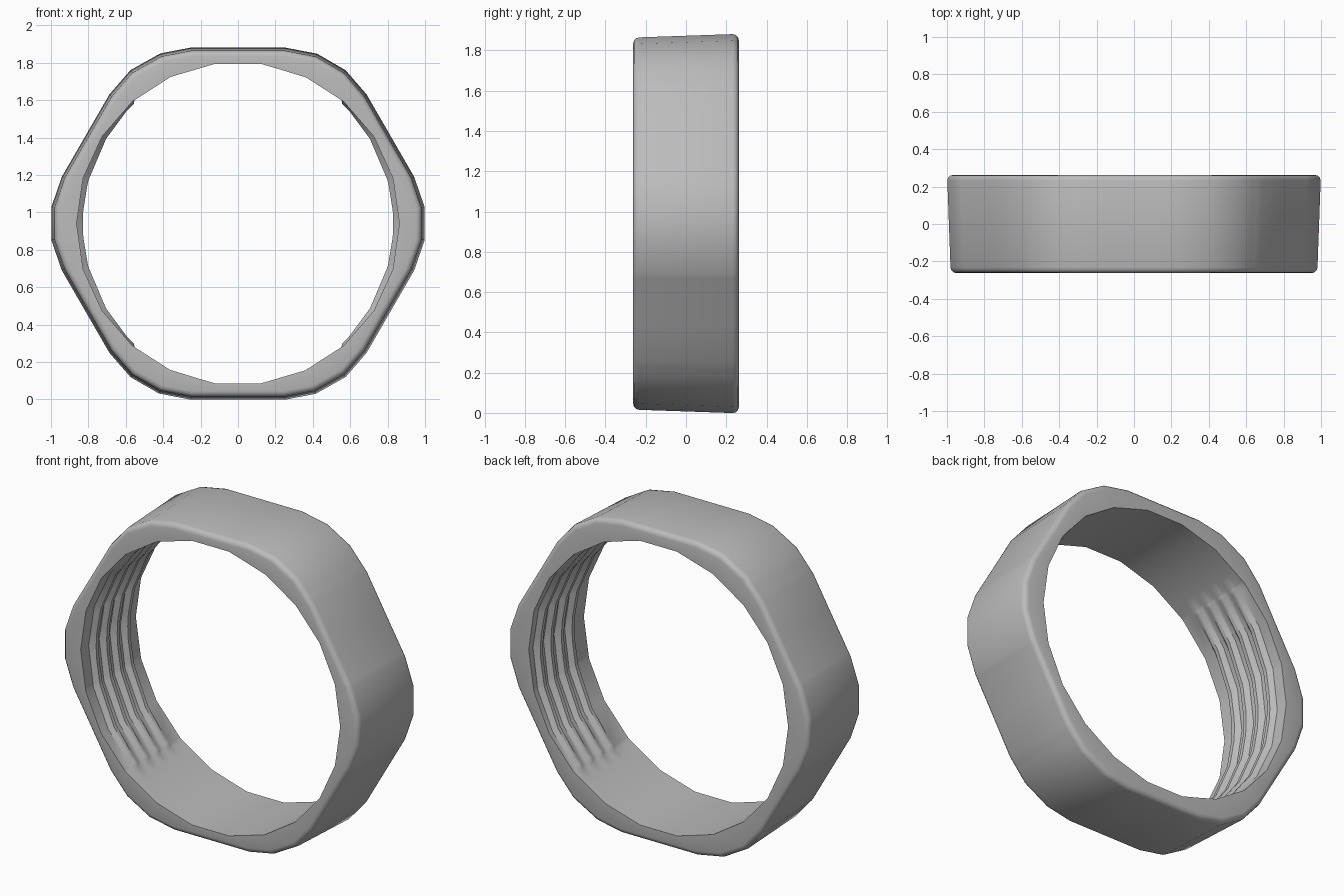
import bpy, bmesh, math

if "Cube" in bpy.data.objects:
    bpy.data.objects.remove(bpy.data.objects["Cube"])

CZ = 0.94          # height of the ring axis
HALF = 0.262       # half depth
EDGE = 0.03        # outer edge rounding
BORE = 0.863       # bore radius at its corners
PITCH = 0.1        # thread pitch
TAU = 2 * math.pi

steel = bpy.data.materials.new("steel grey")
steel.diffuse_color = (0.5, 0.5, 0.5, 1)
steel.use_nodes = True
steel.node_tree.nodes["Principled BSDF"].inputs["Base Color"].default_value = steel.diffuse_color


def polar(points):
    return sorted((math.atan2(z, x) % TAU, math.hypot(x, z)) for x, z in points)


def radius_at(poly, t):
    """Distance from the axis to a polygon side in direction t."""
    n = len(poly)
    for i in range(n):
        (a, ra), (b, rb) = poly[i], poly[(i + 1) % n]
        span = (b - a) % TAU
        d = (t - a) % TAU
        if d <= span + 1e-9:
            return ra * rb * math.sin(span) / (ra * math.sin(d) + rb * math.sin(span - d))
    return poly[0][1]


# Outer hexagon with each corner rounded by four points
corner = [(0.942, -0.25), (0.998, -0.088), (0.998, 0.088), (0.942, 0.25)]
outer = []
for k in range(6):
    c, s = math.cos(k * TAU / 6), math.sin(k * TAU / 6)
    outer += [(x * c - z * s, x * s + z * c) for x, z in corner]
outer = polar(outer)

# Bore polygon with flat sides at top and bottom
bore = polar([(BORE * math.cos(TAU / 4 + (i + 0.5) * TAU / 22),
               BORE * math.sin(TAU / 4 + (i + 0.5) * TAU / 22)) for i in range(22)])

# Section directions: every polygon corner plus the thread ends
END = math.radians(50)
angles = [a for a, r in outer] + [a for a, r in bore]
for base in (0, math.pi):
    angles += [(base + s * END * f) % TAU for s in (-1, 1) for f in (0.96, 1.0)]
angles.sort()
angles = [a for i, a in enumerate(angles) if i == 0 or a - angles[i - 1] > 0.008]


def section(t):
    """Closed cross-section (radius, y): tapered outside, threaded inside."""
    ro, ri = radius_at(outer, t), radius_at(bore, t)
    pts = []
    for i in range(4):                              # front rounded edge
        a = i * math.pi / 6
        pts.append((ro * 0.983 - EDGE * (1 - math.sin(a)), -HALF + EDGE * (1 - math.cos(a))))
    for i in range(4):                              # back rounded edge
        a = i * math.pi / 6
        pts.append((ro - EDGE * (1 - math.cos(a)), HALF - EDGE * (1 - math.sin(a))))
    pts.append((ri, HALF))
    left = math.cos(t) < 0
    a = (t - (math.pi if left else 0) + math.pi) % TAU - math.pi
    shift = -PITCH * a / TAU + (-0.02 if left else 0.015)
    crest = ri
    if abs(a) < END - 1e-4:
        crest = min(ri, 0.83 + 0.02 * (a / END) ** 2)
    for k in reversed(range(4)):                    # thread ridges, back to front
        y = -0.13 + k * PITCH + shift
        pts += [(ri, y + 0.036), (crest, y + 0.012), (crest, y - 0.012), (ri, y - 0.036)]
    pts.append((ri, -HALF))
    return pts


# Skin the sections into one closed ring
bm = bmesh.new()
loops = [[bm.verts.new((r * math.cos(t), y, CZ + r * math.sin(t))) for r, y in section(t)]
         for t in angles]
for i, here in enumerate(loops):
    there = loops[(i + 1) % len(loops)]
    n = len(here)
    for j in range(n):
        k = (j + 1) % n
        bm.faces.new((here[j], here[k], there[k], there[j]))
bmesh.ops.recalc_face_normals(bm, faces=bm.faces)
mesh = bpy.data.meshes.new("threaded_ring")
bm.to_mesh(mesh)
bm.free()
mesh.materials.append(steel)

ring = bpy.data.objects.new("threaded_ring", mesh)
bpy.context.collection.objects.link(ring)
bpy.context.view_layer.objects.active = ring
ring.select_set(True)
bpy.ops.object.shade_smooth_by_angle(angle=math.radians(32))
